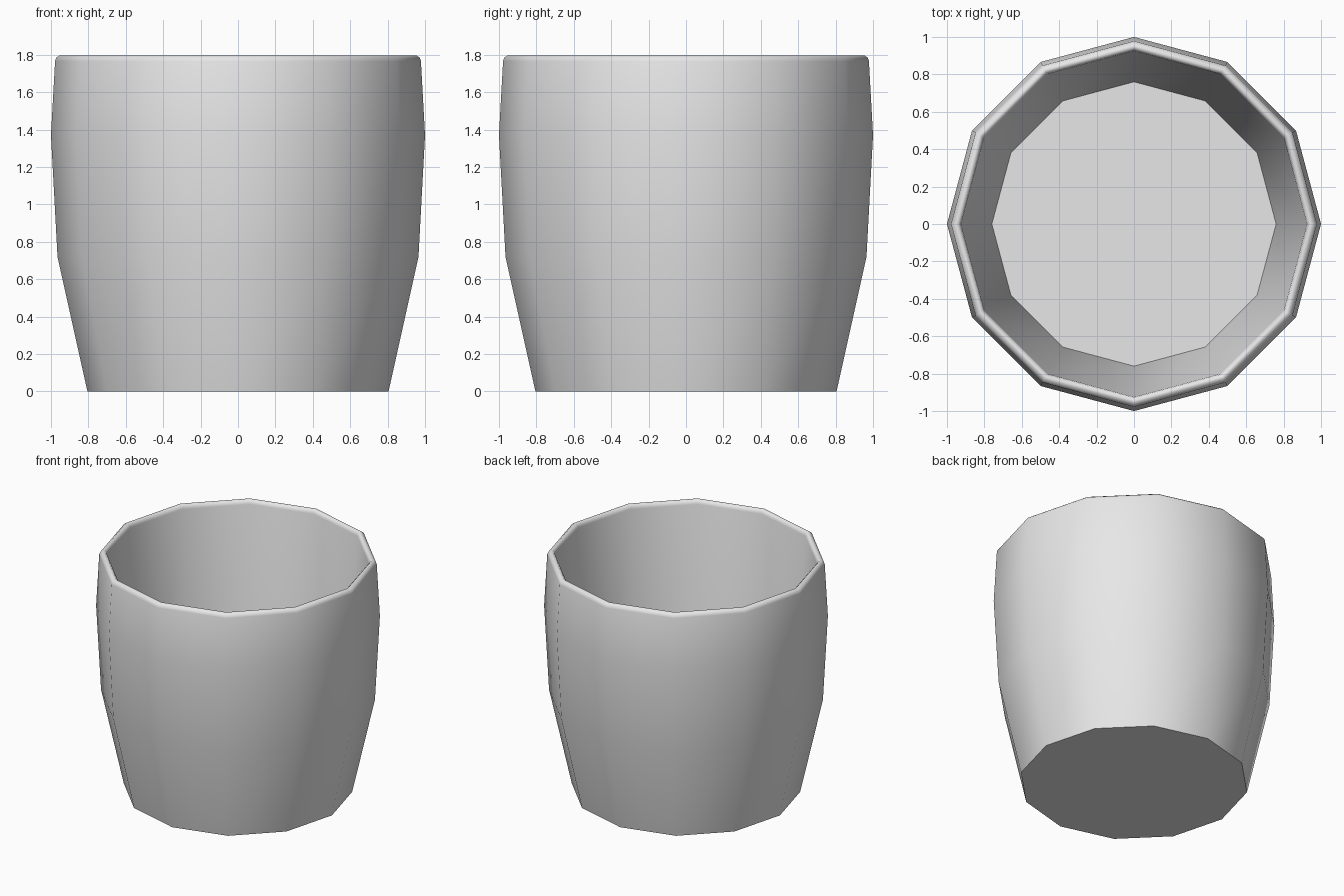
import bpy, bmesh
from math import radians, cos, sin, tau

cube = bpy.data.objects.get("Cube")
if cube:
    bpy.data.objects.remove(cube, do_unlink=True)

SIDES = 12

# Plain light grey clay
clay = bpy.data.materials.new("light_grey")
clay.use_nodes = True
grey = (0.8, 0.8, 0.8, 1)
clay.diffuse_color = grey
clay.node_tree.nodes["Principled BSDF"].inputs["Base Color"].default_value = grey

# Section (radius, height): bulging outer wall upwards, over the rounded rim,
# then the straight tapered inner wall down to the floor
section = [(0.805, 0), (0.965, 0.72), (1.0, 1.37), (0.978, 1.765), (0.973, 1.783),
           (0.955, 1.796), (0.942, 1.796), (0.929, 1.783), (0.925, 1.765),
           (0.76, 0.05)]

# Spin the section into a closed cup
bm = bmesh.new()
rings = [[bm.verts.new((r * cos(tau * i / SIDES), r * sin(tau * i / SIDES), z))
          for i in range(SIDES)] for r, z in section]
for low, high in zip(rings, rings[1:]):
    for i in range(SIDES):
        j = (i + 1) % SIDES
        bm.faces.new((low[i], low[j], high[j], high[i]))

# Underside and inside floor
bm.faces.new(rings[0][::-1])
bm.faces.new(rings[-1])
bmesh.ops.recalc_face_normals(bm, faces=bm.faces[:])

mesh = bpy.data.meshes.new("cup")
bm.to_mesh(mesh)
bm.free()
mesh.materials.append(clay)
cup = bpy.data.objects.new("cup", mesh)
bpy.context.collection.objects.link(cup)

# Smooth walls and rim, crisp base and floor edges
bpy.ops.object.select_all(action="DESELECT")
cup.select_set(True)
bpy.context.view_layer.objects.active = cup
bpy.ops.object.shade_smooth_by_angle(angle=radians(65))
